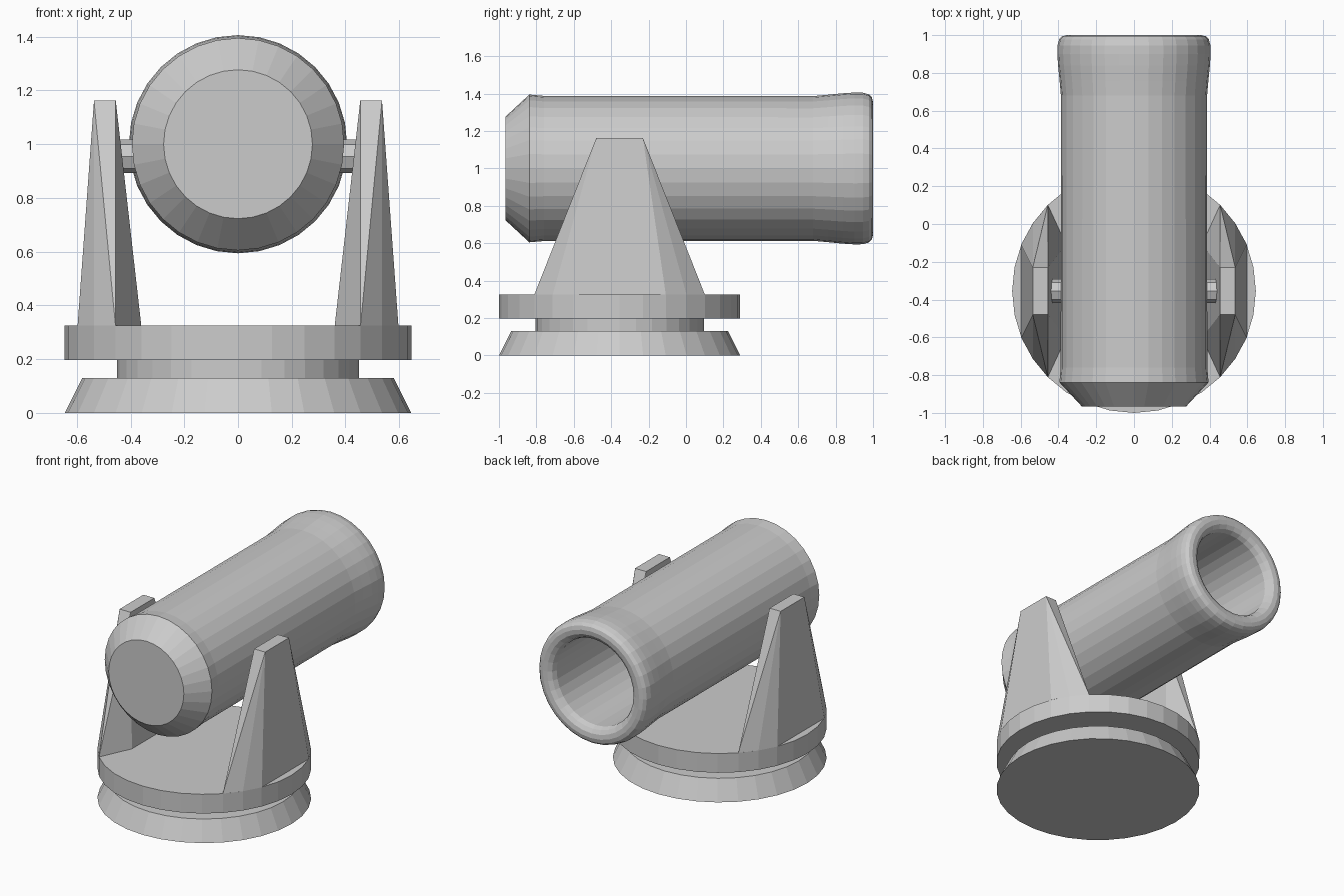
import bpy, bmesh
from math import cos, sin, tau
from mathutils import Matrix, Vector

if "Cube" in bpy.data.objects:
    bpy.data.objects.remove(bpy.data.objects["Cube"])

SEG = 32
BASE_Y = -0.355
R = 0.645


def make_object(name, bm, matrix=Matrix()):
    bmesh.ops.transform(bm, matrix=matrix, verts=bm.verts)
    bmesh.ops.recalc_face_normals(bm, faces=bm.faces)
    mesh = bpy.data.meshes.new(name)
    bm.to_mesh(mesh)
    bm.free()
    obj = bpy.data.objects.new(name, mesh)
    bpy.context.collection.objects.link(obj)
    return obj


def lathe(name, profile, matrix, seg=SEG):
    """Spin (radius, height) points round local z and cap both ends."""
    bm = bmesh.new()
    rings = [[bm.verts.new((r * cos(tau * i / seg), r * sin(tau * i / seg), z))
              for i in range(seg)] for r, z in profile]
    for a, b in zip(rings, rings[1:]):
        for i in range(seg):
            j = (i + 1) % seg
            bm.faces.new((a[i], a[j], b[j], b[i]))
    bm.faces.new(rings[0])
    bm.faces.new(rings[-1])
    return make_object(name, bm, matrix)


# Flared foot, narrow neck and turntable disc
lathe("turntable_base",
      [(R, 0), (0.58, 0.13), (0.45, 0.13), (0.45, 0.197), (R, 0.197), (R, 0.325)],
      Matrix.Translation((0, BASE_Y, 0)))

# Barrel with chamfered breech, flared rounded muzzle and deep bore
lathe("barrel",
      [(0.277, -0.965), (0.395, -0.838), (0.388, -0.76), (0.387, 0.68),
       (0.394, 0.76), (0.402, 0.84), (0.406, 0.90), (0.405, 0.945),
       (0.396, 0.978), (0.38, 0.994), (0.355, 1.0), (0.325, 0.996),
       (0.30, 0.98), (0.287, 0.95), (0.285, -0.75)],
      Matrix.Translation((0, 0, 1.0)) @ Matrix.Rotation(-tau / 4, 4, 'X'))

# Tapered support arms, their feet following the edge of the disc
for side, label in ((1, "right"), (-1, "left")):
    foot = [(0.36, 0.247), (0.456, 0.456), (0.536, 0.358), (0.597, 0.247)]
    top = [(0.455, 0.125), (0.536, 0.125)]
    bm = bmesh.new()
    for points, z in ((foot, 0.325), (top, 1.162)):
        for x, y in points:
            for s in (1, -1):
                bm.verts.new((side * x, BASE_Y + s * y, z))
    bmesh.ops.convex_hull(bm, input=bm.verts)
    bmesh.ops.dissolve_limit(bm, angle_limit=0.01, verts=bm.verts, edges=bm.edges)
    make_object(label + "_support_arm", bm)

    # Pivot pin joining the arm to the barrel
    lathe(label + "_pivot_pin", [(0.063, 0.34), (0.063, 0.49)],
          Matrix.Translation((0, BASE_Y, 0.955)) @ Matrix.Rotation(side * tau / 4, 4, 'Y'),
          seg=8)
